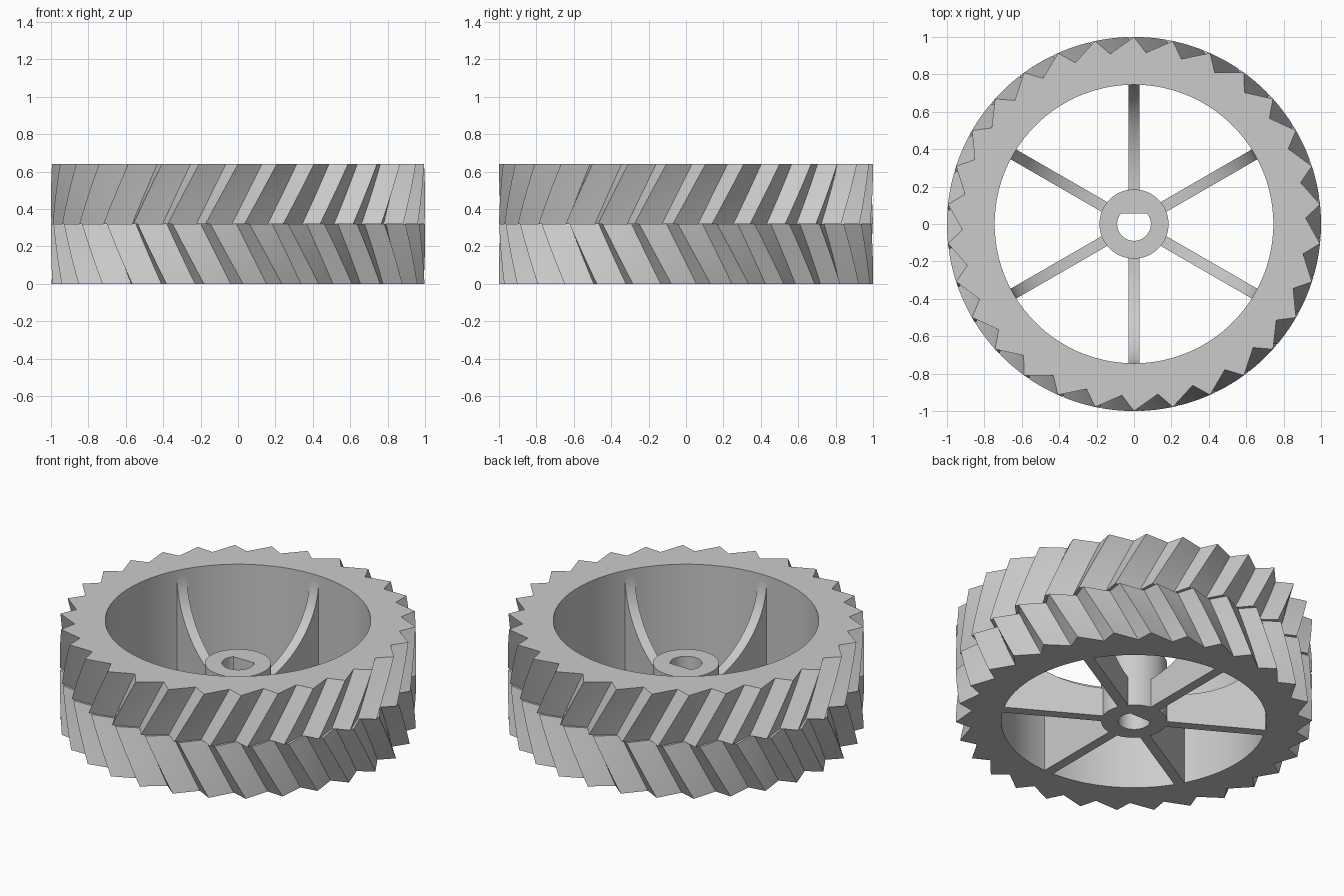
import bpy, bmesh
from math import sin, cos, pi, radians, sqrt
from mathutils import Vector, Matrix

cube = bpy.data.objects.get("Cube")
if cube:
    bpy.data.objects.remove(cube)

HEIGHT, MID = 0.64, 0.32
TEETH = 30
RIM_INNER = 0.745
HUB_R, HUB_TOP, BORE_R, BORE_FLAT = 0.185, 0.375, 0.09, 0.055
SPOKES, SPOKE_W = 6, 0.06

grey = bpy.data.materials.new("light grey")
grey.use_nodes = True
colour = (0.6, 0.6, 0.6, 1)
grey.diffuse_color = colour
grey.node_tree.nodes["Principled BSDF"].inputs["Base Color"].default_value = colour


def finish(name, bm):
    bmesh.ops.recalc_face_normals(bm, faces=bm.faces)
    mesh = bpy.data.meshes.new(name)
    bm.to_mesh(mesh)
    bm.free()
    mesh.materials.append(grey)
    mesh.shade_smooth()
    mesh.set_sharp_from_angle(angle=radians(25))
    obj = bpy.data.objects.new(name, mesh)
    bpy.context.collection.objects.link(obj)
    return obj


def ring_solid(name, layers):
    """Closed tube from (z, outer loop, inner loop) layers."""
    bm = bmesh.new()
    rows = [[[bm.verts.new((p.x, p.y, z)) for p in loop] for loop in (outer, inner)]
            for z, outer, inner in layers]

    def bridge(a, b):
        n = len(a)
        for i in range(n):
            j = (i + 1) % n
            bm.faces.new((a[i], a[j], b[j], b[i]))

    for low, high in zip(rows, rows[1:]):
        bridge(low[0], high[0])
        bridge(low[1], high[1])
    for end in (rows[0], rows[-1]):
        bridge(end[0], end[1])
    return finish(name, bm)


def polar(r, degrees):
    a = radians(degrees)
    return Vector((r * cos(a), r * sin(a)))


def saw_loop(turn):
    """Sawtooth outline: a steep drop, then a long ramp to the next tip."""
    step = 360 / TEETH
    points = []
    for k in range(TEETH):
        start = 90 + turn - k * step
        valley = polar(0.918, start - step / 3)
        tip = polar(1, start - step)
        points += [polar(1, start), valley, valley.lerp(tip, 0.5)]
    return points


# Rim halves with opposite twist, forming the chevron tread
def rim_half(name, z0, z1, turn0, turn1, slices=8):
    inner = [polar(RIM_INNER, 90 - i * 120 / TEETH) for i in range(TEETH * 3)]
    layers = []
    for s in range(slices + 1):
        t = s / slices
        layers.append((z0 + (z1 - z0) * t, saw_loop(turn0 + (turn1 - turn0) * t), inner))
    return ring_solid(name, layers)


rim_half("upper_tread_rim", MID, HEIGHT, -10, 0)
rim_half("lower_tread_rim", 0, MID, 1.5, -8.5)

# Hub with a D-shaped bore
angles = [i * 5 for i in range(72)]
hub_outer = [polar(HUB_R, a) for a in angles]
bore = [polar(BORE_R, a) for a in angles]
for p in bore:
    p.y = min(p.y, BORE_FLAT)
ring_solid("hub", [(z, hub_outer, bore) for z in (0, HUB_TOP)])

# Spokes whose upper edge sweeps up to the rim as a quarter ellipse
span = RIM_INNER - HUB_R
profile = [(HUB_R - 0.02, 0), (RIM_INNER + 0.01, 0), (RIM_INNER + 0.01, 0.6)]
for i in range(21):
    u = cos(i / 20 * pi / 2)
    profile.append((HUB_R + span * u, 0.6 - 0.42 * sqrt(max(0, 1 - u * u))))
profile.append((HUB_R - 0.02, 0.18))

for k in range(SPOKES):
    bm = bmesh.new()
    side = bm.faces.new([bm.verts.new((r, -SPOKE_W / 2, z)) for r, z in profile])
    out = bmesh.ops.extrude_face_region(bm, geom=[side], use_keep_orig=True)
    moved = [v for v in out["geom"] if isinstance(v, bmesh.types.BMVert)]
    bmesh.ops.translate(bm, verts=moved, vec=(0, SPOKE_W, 0))
    turn = Matrix.Rotation(radians(90 + k * 360 / SPOKES), 3, 'Z')
    bmesh.ops.rotate(bm, verts=bm.verts, cent=(0, 0, 0), matrix=turn)
    finish(f"spoke_{k + 1}", bm)
